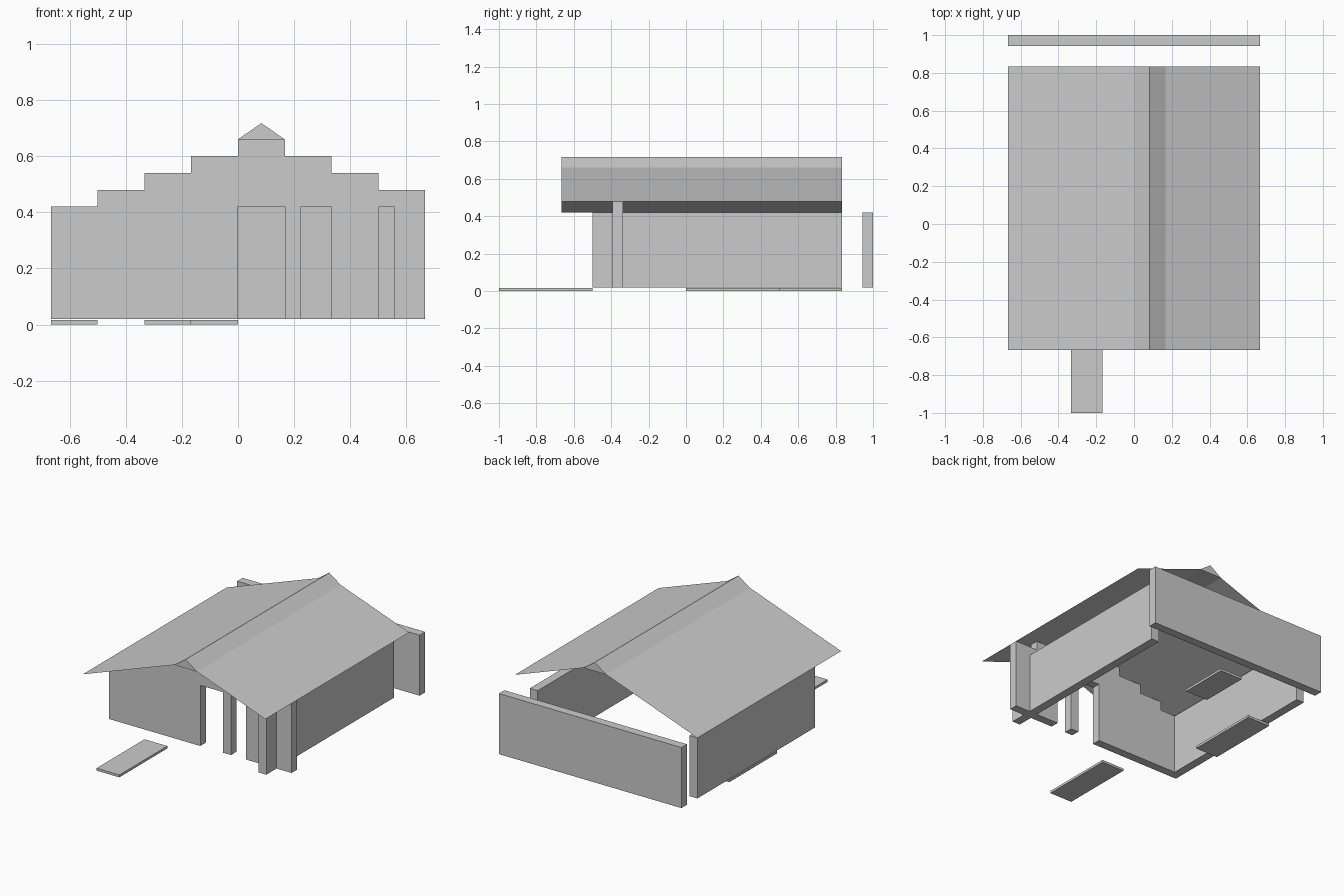
import bpy, bmesh

if "Cube" in bpy.data.objects:
    bpy.data.objects.remove(bpy.data.objects["Cube"])

U = 1 / 6            # plan grid unit
T = 0.057            # wall thickness
Z0, Z1, STEP = 0.02, 0.42, 0.06


def finish(name, bm):
    bmesh.ops.recalc_face_normals(bm, faces=bm.faces)
    mesh = bpy.data.meshes.new(name)
    bm.to_mesh(mesh)
    bm.free()
    obj = bpy.data.objects.new(name, mesh)
    bpy.context.collection.objects.link(obj)
    return obj


def box(name, x0, x1, y0, y1, z0, z1):
    return prism(name, [(x0, z0), (x1, z0), (x1, z1), (x0, z1)], y0, y1)


def prism(name, profile, y0, y1):
    """Extrude an XZ outline from y0 to y1."""
    bm = bmesh.new()
    face = bm.faces.new([bm.verts.new((x, y0, z)) for x, z in profile])
    ext = bmesh.ops.extrude_face_region(bm, geom=[face], use_keep_orig=True)
    verts = [g for g in ext["geom"] if isinstance(g, bmesh.types.BMVert)]
    bmesh.ops.translate(bm, verts=verts, vec=(0, y1 - y0, 0))
    return finish(name, bm)


def sheet(name, a, b, y0, y1):
    """Thin roof sheet between two XZ points."""
    bm = bmesh.new()
    pts = [(a[0], y0, a[1]), (b[0], y0, b[1]), (b[0], y1, b[1]), (a[0], y1, a[1])]
    bm.faces.new([bm.verts.new(p) for p in pts])
    return finish(name, bm)


# Front wall: openings along the bottom, stepped gable along the top
outline = [(-4 * U, Z0), (0, Z0), (0, Z1), (U, Z1), (U, Z0), (U + T, Z0),
           (U + T, Z1), (2 * U, Z1), (2 * U, Z0), (4 * U, Z0)]
for i, level in enumerate([1, 2, 3, 4, 3, 2, 1, 0]):
    right = (4 - i) * U
    z = Z1 + STEP * level
    outline += [(right, z), (right - U, z)]
prism("front_wall", outline, -0.393, -0.393 + T)

# Side walls and the separate back wall
box("left_wall", -4 * U, -4 * U + T, -0.393 + T, 5 * U, Z0, Z1)
box("right_wall_front_stub", 3 * U, 3 * U + T, -3 * U, -0.393, Z0, Z1)
box("right_wall", 3 * U, 3 * U + T, -0.393 + T, 5 * U, Z0, Z1)
box("back_wall", -4 * U, 4 * U, 1 - T, 1, Z0, Z1)

# Roof slopes and ridge cap
Y0, Y1 = -4 * U, 5 * U
sheet("left_roof", (-4 * U, 0.42), (0, 0.66), Y0, Y1)
sheet("right_roof", (U, 0.66), (4 * U, 0.48), Y0, Y1)
prism("ridge_cap", [(0, 0.66), (U, 0.66), (U / 2, 0.718)], Y0, Y1)

# Low ground slabs
for name, x0, y0, y1 in [("front_path", -2, -6, -3),
                         ("left_slab", -4, 0, 3),
                         ("back_slab", -1, 3, 5)]:
    box(name, x0 * U, (x0 + 1) * U, y0 * U, y1 * U, 0, 0.016)
